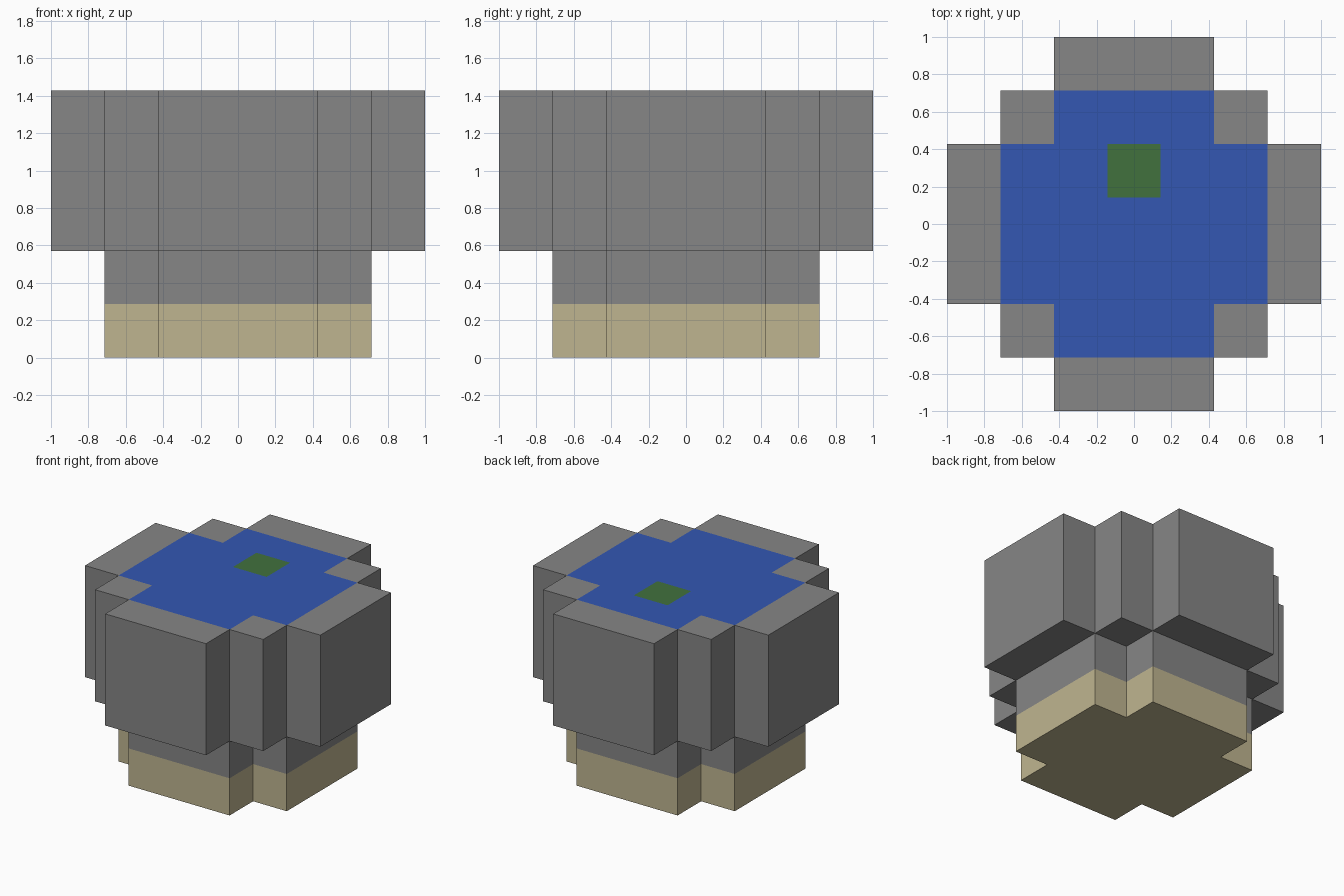
import bpy
import bmesh

cube = bpy.data.objects.get("Cube")
if cube:
    bpy.data.objects.remove(cube, do_unlink=True)

U = 1 / 7  # side of one block


def material(name, r, g, b):
    mat = bpy.data.materials.new(name)
    mat.use_nodes = True
    mat.diffuse_color = (r, g, b, 1)
    mat.node_tree.nodes["Principled BSDF"].inputs["Base Color"].default_value = (r, g, b, 1)
    return mat


STONE = material("stone grey", 0.238, 0.238, 0.238)
SAND = material("pale sand", 0.52, 0.462, 0.28)
WATER = material("water blue", 0.033, 0.095, 0.45)
GRASS = material("leaf green", 0.053, 0.165, 0.048)


def four_turns(points):
    """Repeat points at each quarter turn about the centre."""
    turns = []
    for _ in range(4):
        turns.append(list(points))
        points = [(-y, x) for x, y in points]
    return turns


def rect(x0, y0, x1, y1):
    return [(x0, y0), (x1, y0), (x1, y1), (x0, y1)]


def build(name, mat, quarter=(), z0=0, z1=0, floor=(), top=()):
    """Walls round a stepped outline, with optional downward and upward panels."""
    bm = bmesh.new()

    def face(points):
        bm.faces.new([bm.verts.new((x * U, y * U, z * U)) for x, y, z in points])

    outline = sum(four_turns(quarter), [])
    for a, b in zip(outline, outline[1:] + outline[:1]):
        face([(*a, z0), (*b, z0), (*b, z1), (*a, z1)])
    for panel in floor:
        face([(x, y, z0) for x, y in reversed(panel)])
    for panel in top:
        face([(x, y, z1) for x, y in panel])
    bmesh.ops.remove_doubles(bm, verts=bm.verts, dist=0.0001)

    mesh = bpy.data.meshes.new(name)
    bm.to_mesh(mesh)
    bm.free()
    mesh.materials.append(mat)
    obj = bpy.data.objects.new(name, mesh)
    bpy.context.collection.objects.link(obj)


# Stepped outlines, one quarter each, and the ledge between them
narrow = [(5, -3), (5, 3), (3, 3)]
wide = [(7, -3), (7, 3), (5, 3), (5, 5), (3, 5)]
ledge = four_turns(rect(5, -3, 7, 3)) + four_turns(rect(3, 3, 5, 5))
ends = [rect(-3, 3, 3, 5), rect(-3, -5, 3, -3)]

# Sand footing and stone neck
build("sand_base", SAND, narrow, 0, 2, floor=ends + [rect(-5, -3, 5, 3)])
build("stone_neck", STONE, narrow, 2, 4)

# Wide stone basin with its overhang and rim
build("stone_basin", STONE, wide, 4, 10, floor=ledge, top=ledge)

# Water level with the rim, fitted round the green block
build("water_surface", WATER, z1=10, top=ends + [
    rect(-5, -3, 5, 1), rect(-5, 1, -1, 3), rect(1, 1, 5, 3)])
build("green_patch", GRASS, z1=10, top=[rect(-1, 1, 1, 3)])
